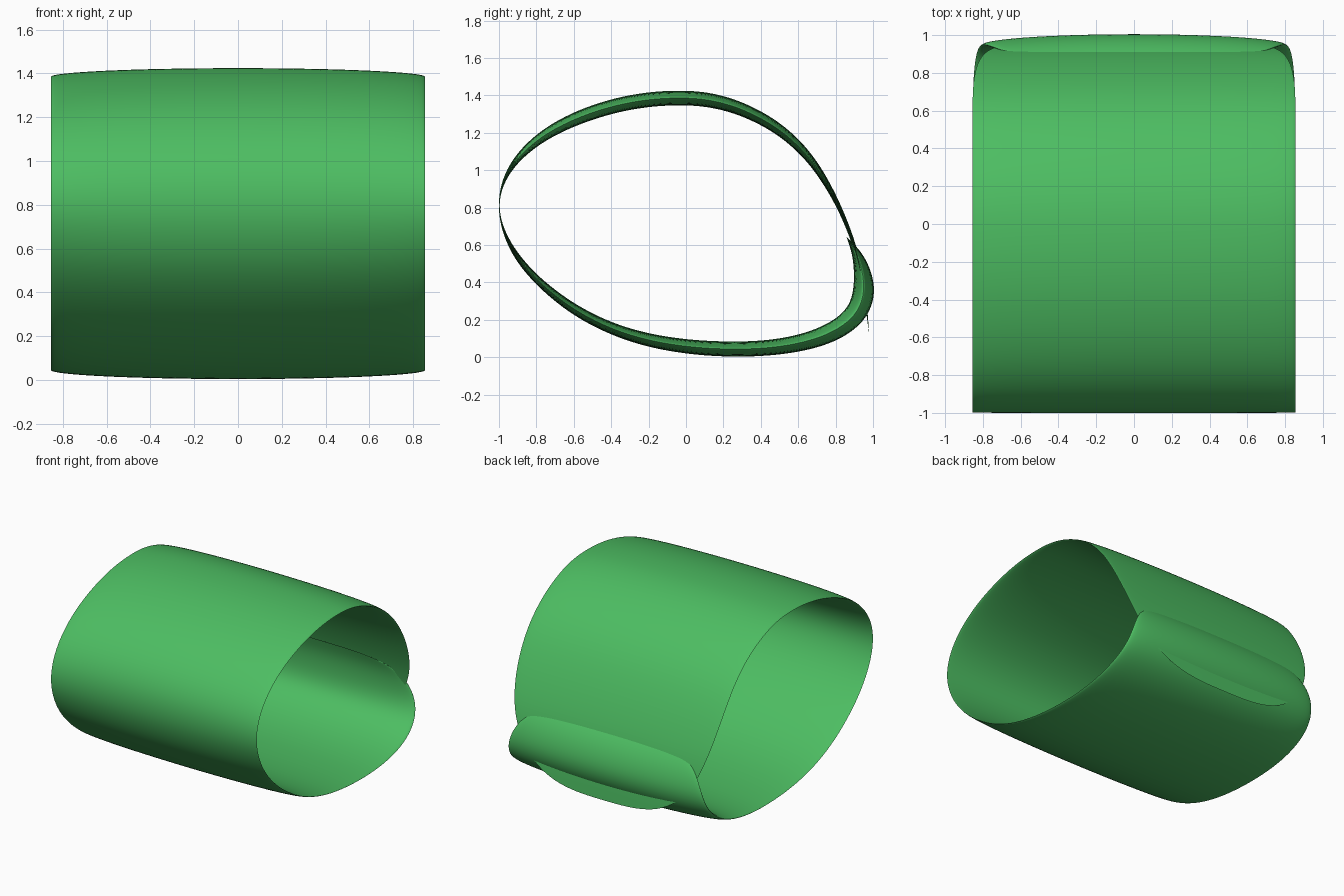
import bpy, bmesh, math
from mathutils import Vector

if "Cube" in bpy.data.objects:
    bpy.data.objects.remove(bpy.data.objects["Cube"])

HALF_W = 0.855
# Centre line of the band: (y, z, half thickness), upper tip -> front -> curled tip
PATH = [(.979, .122, 0), (.966, .25, .004), (.944, .40, .006), (.899, .60, .009),
        (.81, .82, .013), (.70, 1.01, .02), (.59, 1.14, .026), (.46, 1.243, .031),
        (.30, 1.325, .035), (.15, 1.37, .038), (0, 1.386, .039), (-.2, 1.377, .039),
        (-.4, 1.339, .038), (-.6, 1.27, .035), (-.77, 1.178, .028), (-.90, 1.063, .018),
        (-.974, .945, .008), (-1.002, .82, .001), (-.979, .685, .006), (-.905, .54, .015),
        (-.78, .398, .021), (-.6, .258, .027), (-.4, .155, .031), (-.2, .092, .035),
        (0, .058, .038), (.2, .044, .04), (.4, .047, .041), (.58, .07, .044),
        (.73, .112, .049), (.85, .175, .053), (.925, .255, .057), (.953, .35, .058),
        (.943, .46, .045), (.913, .555, .025), (.858, .645, 0)]


def catmull(pts, n):
    """Smooth curve through the points."""
    p = [Vector(a) for a in pts]
    p = [2 * p[0] - p[1]] + p + [2 * p[-1] - p[-2]]
    out = []
    for i in range(1, len(p) - 2):
        a, b, c, d = p[i - 1:i + 3]
        for k in range(n):
            t = k / n
            out.append(.5 * (2 * b + (c - a) * t + (2 * a - 5 * b + 4 * c - d) * t * t
                             + (3 * b - a - 3 * c + d) * t ** 3))
    return out + [p[-2]]


def lengths(pts):
    s = [0.0]
    for a, b in zip(pts, pts[1:]):
        s.append(s[-1] + math.hypot(b.x - a.x, b.y - a.y))
    return s


def sample(pts, s, d):
    i = 0
    while i < len(s) - 2 and s[i + 1] < d:
        i += 1
    f = (d - s[i]) / max(s[i + 1] - s[i], 1e-9)
    return pts[i].lerp(pts[i + 1], min(max(f, 0), 1))


def tip_width(d, reach, p):
    """Half width near a rounded tip, d along the band from the tip."""
    u = min(d / reach, 1)
    return (1 - (1 - u) ** p) ** (1 / p)


# Even sampling with light smoothing
curve = catmull(PATH, 12)
s = lengths(curve)
N = 240
even = [sample(curve, s, s[-1] * i / N) for i in range(N + 1)]
for _ in range(8):
    even = [even[0]] + [(even[i - 1] + 2 * even[i] + even[i + 1]) / 4
                        for i in range(1, N)] + [even[-1]]
s = lengths(even)
total = s[-1]
# Extra rows close to the rounded tips
fine = [.15 * (k / 14) ** 3 for k in range(14)]
rows = fine + [.15 + (total - .3) * i / 200 for i in range(201)] \
    + [total - d for d in reversed(fine)]

# Lens-shaped cross-sections swept along the band
M = 32
bm = bmesh.new()
rings = []
for d in rows:
    c = sample(even, s, d)
    a, b = sample(even, s, max(d - .02, 0)), sample(even, s, min(d + .02, total))
    tan = Vector((b.x - a.x, b.y - a.y)).normalized()
    nrm = Vector((-tan.y, tan.x))
    w = HALF_W * tip_width(d, 1.2, 3.1) * tip_width(total - d, 1.1, 4.3)
    ring = []
    for k in range(2 * M):
        ang = math.pi * k / M
        u = math.cos(ang)
        h = c.z * max(1 - u * u, 0) ** .52 * (1 if k <= M else -1)
        ring.append(bm.verts.new((w * u, c.x + nrm.x * h, c.y + nrm.y * h)))
    rings.append(ring)
for r0, r1 in zip(rings, rings[1:]):
    for k in range(2 * M):
        j = (k + 1) % (2 * M)
        bm.faces.new((r0[k], r0[j], r1[j], r1[k]))
bmesh.ops.remove_doubles(bm, verts=bm.verts[:], dist=1e-5)
bmesh.ops.recalc_face_normals(bm, faces=bm.faces[:])
mesh = bpy.data.meshes.new("folded_band")
bm.to_mesh(mesh)
bm.free()
band = bpy.data.objects.new("folded_band", mesh)
bpy.context.collection.objects.link(band)

# Green material
mat = bpy.data.materials.new("green")
mat.diffuse_color = (.074, .51, .122, 1)
mat.use_nodes = True
mat.node_tree.nodes["Principled BSDF"].inputs["Base Color"].default_value = mat.diffuse_color
mesh.materials.append(mat)

bpy.context.view_layer.objects.active = band
band.select_set(True)
bpy.ops.object.shade_smooth_by_angle(angle=math.radians(40))
